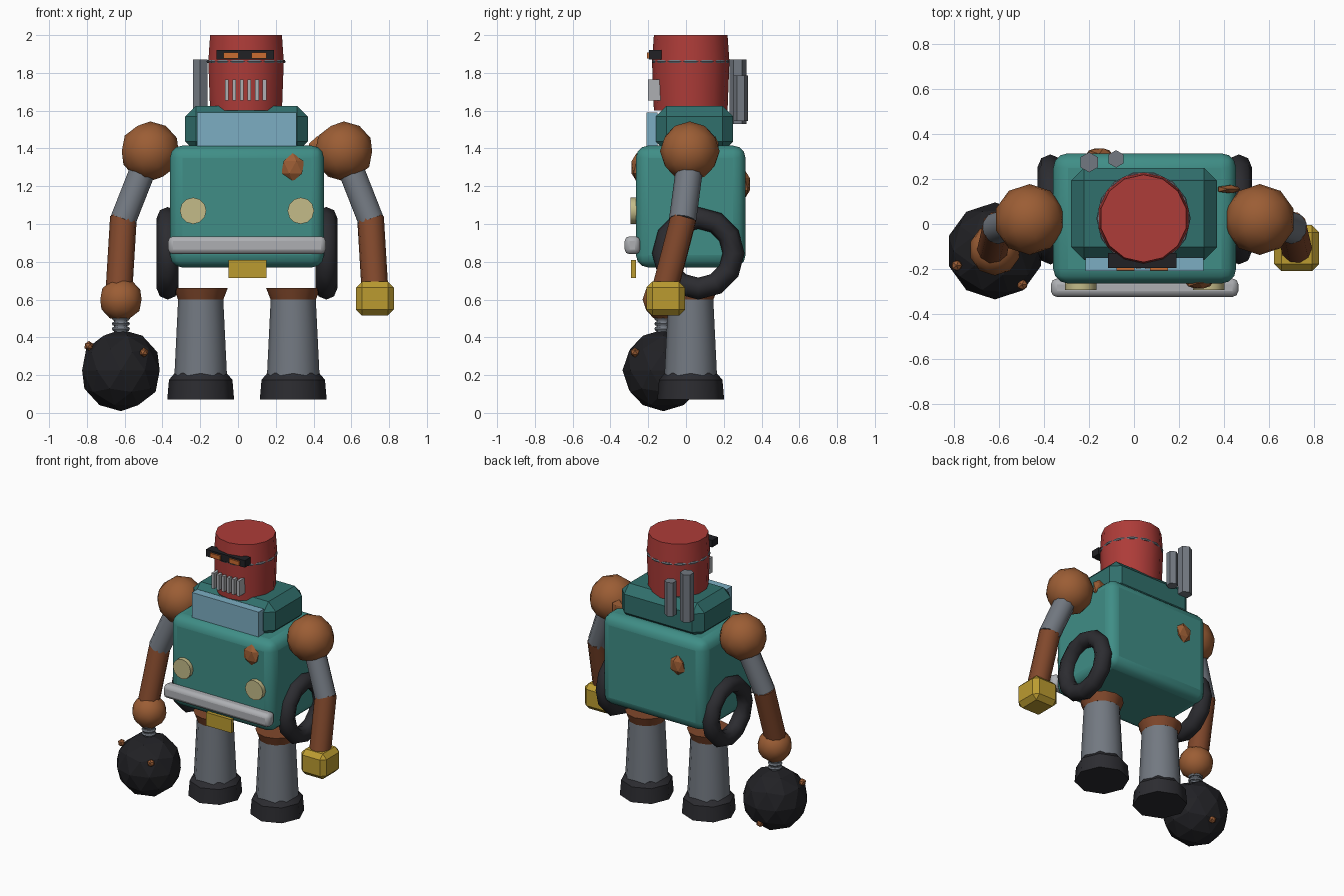
import bpy, math
from mathutils import Vector

if "Cube" in bpy.data.objects:
    bpy.data.objects.remove(bpy.data.objects["Cube"])

CX, CY = 0.0475, 0.025      # the body's mirror plane and middle depth


def mat(name, r, g, b):
    m = bpy.data.materials.new(name)
    m.diffuse_color = (r, g, b, 1)
    m.use_nodes = True
    m.node_tree.nodes["Principled BSDF"].inputs["Base Color"].default_value = m.diffuse_color
    return m


TEAL = mat("teal", .05, .27, .24)
DARK_TEAL = mat("dark_teal", .03, .16, .15)
RED = mat("red", .42, .045, .04)
RUST = mat("rust", .33, .11, .035)
BROWN = mat("brown", .22, .065, .025)
STEEL = mat("steel", .17, .19, .22)
CHROME = mat("chrome", .42, .43, .45)
BLACK = mat("black", .015, .015, .018)
RUBBER = mat("rubber", .025, .025, .03)
GLASS = mat("glass", .2, .42, .54)
CREAM = mat("cream", .55, .5, .25)
YELLOW = mat("yellow", .5, .33, .03)
ORANGE = mat("orange", .6, .15, .03)


def finish(name, m, smooth=None):
    o = bpy.context.object
    o.name = name
    o.data.materials.append(m)
    if smooth:
        bpy.ops.object.shade_smooth_by_angle(angle=math.radians(smooth))
    return o


def box(name, lo, hi, m, bevel=0, segments=1):
    lo, hi = Vector(lo), Vector(hi)
    bpy.ops.mesh.primitive_cube_add(size=1, location=(lo + hi) / 2)
    o = bpy.context.object
    o.scale = hi - lo
    bpy.ops.object.transform_apply(location=False, rotation=False, scale=True)
    if bevel:
        b = o.modifiers.new("bevel", 'BEVEL')
        b.width, b.segments = bevel, segments
    return finish(name, m, 35 if segments > 1 else None)


def rod(name, a, b, r1, r2, m, sides=12):
    a, b = Vector(a), Vector(b)
    bpy.ops.mesh.primitive_cone_add(vertices=sides, radius1=r1, radius2=r2,
                                    depth=(b - a).length, location=(a + b) / 2)
    bpy.context.object.rotation_euler = (b - a).to_track_quat('Z', 'Y').to_euler()
    return finish(name, m, 50)


def ball(name, at, r, m, sub=2, scale=(1, 1, 1), smooth=None):
    bpy.ops.mesh.primitive_ico_sphere_add(subdivisions=sub, radius=r, location=at)
    bpy.context.object.scale = scale
    return finish(name, m, smooth)


def ring(name, at, major, minor, m, rot=(0, 0, 0), seg=12, mseg=8):
    bpy.ops.mesh.primitive_torus_add(location=at, rotation=rot, major_radius=major,
                                     minor_radius=minor, major_segments=seg,
                                     minor_segments=mseg)
    return finish(name, m, 50)


# Torso and cab
box("torso", (-.36, -.265, .77), (.455, .315, 1.415), TEAL, .065, 3)
box("cab", (-.28, -.16, 1.38), (.37, .25, 1.625), DARK_TEAL, .057)
box("windshield", (-.217, -.21, 1.41), (.31, -.15, 1.59), GLASS)
box("bumper", (-.37, -.325, .84), (.465, -.243, .935), CHROME, .026, 2)
box("plate", (-.05, -.29, .715), (.15, -.265, .81), YELLOW)

# Rust patches on front, back and shoulder
ball("rust_patch_front", (.29, -.262, 1.30), .075, RUST, 1, (.9, .4, 1))
ball("rust_patch_back", (-.155, .312, 1.21), .075, RUST, 1, (.85, .4, 1))
ball("rust_patch_shoulder", (.42, .155, 1.395), .07, RUST, 1, (.85, .3, 1))

# Head: drum, band, visor, eyes, grille
rod("head_lower", (CX - .005, CY, 1.60), (CX - .005, CY, 1.86), .195, .205, RED, 14)
rod("head_upper", (CX - .005, CY, 1.86), (CX - .005, CY, 2.0), .205, .195, RED, 14)
ring("head_band", (CX - .005, CY, 1.86), .201, .009, STEEL, seg=14, mseg=6)
box("visor", (-.115, -.195, 1.87), (.19, -.13, 1.92), BLACK)
for x in (-.077, .072):
    box("eye", (x, -.207, 1.877), (x + .08, -.18, 1.907), ORANGE)
for i in range(6):
    x = -.06 + i * .04
    box("grille_bar", (x - .01, -.2, 1.655), (x + .01, -.13, 1.765), CHROME)

# Exhaust pipes
rod("exhaust_tall", (-.2, .275, 1.53), (-.2, .275, 1.87), .045, .045, STEEL, 6)
rod("exhaust_short", (-.08, .29, 1.545), (-.08, .29, 1.785), .039, .039, STEEL, 6)

# Mirrored parts
for s, side in ((-1, "left"), (1, "right")):
    def P(dx, y, z):
        return (CX + s * dx, y, z)
    rod("headlight_" + side, P(.285, -.24, 1.07), P(.285, -.295, 1.07), .07, .07, CREAM, 12)
    ring("wheel_" + side, P(.42, .065, .845), .187, .058, RUBBER, (0, math.pi / 2, 0))
    ball("shoulder_" + side, P(.5125, .02, 1.385), .158, RUST, 2, smooth=50)
    rod("upper_arm_" + side, P(.5125, .03, 1.385), P(.656, -.018, 1.02), .072, .072, STEEL, 10)
    rod("forearm_" + side, P(.654, -.012, 1.035), P(.678, -.115, .64), .071, .071, BROWN, 10)
    rod("hip_" + side, P(.245, CY, .60), P(.245, CY, .66), .12, .143, BROWN)
    rod("leg_" + side, P(.245, CY, .18), P(.245, CY, .61), .14, .119, STEEL)
    rod("foot_" + side, P(.245, CY, .07), P(.245, CY, .175), .177, .168, RUBBER, 8)
    rod("foot_top_" + side, P(.245, CY, .175), P(.245, CY, .21), .168, .138, RUBBER, 8)

# Right fist
box("fist", (.625, -.21, .515), (.825, -.005, .695), YELLOW, .032)

# Left wrist, coupling and wrecking ball
BX, BY, BZ = -.62, -.12, .225
ball("wrist", (BX, -.115, .60), .115, RUST, 2, smooth=50)
rod("coupling", (BX, BY, .41), (BX, BY, .53), .036, .036, STEEL, 8)
for z in (.445, .472, .50):
    ring("chain_ring", (BX, BY, z), .036, .012, STEEL, mseg=6)
ball("wrecking_ball", (BX, BY, BZ), .216, BLACK)
for d in ((-.17, -.065, .13), (.122, -.15, .095), (0, .17, -.12)):
    ball("ball_stud", Vector((BX, BY, BZ)) + Vector(d), .026, RUST, 1)
